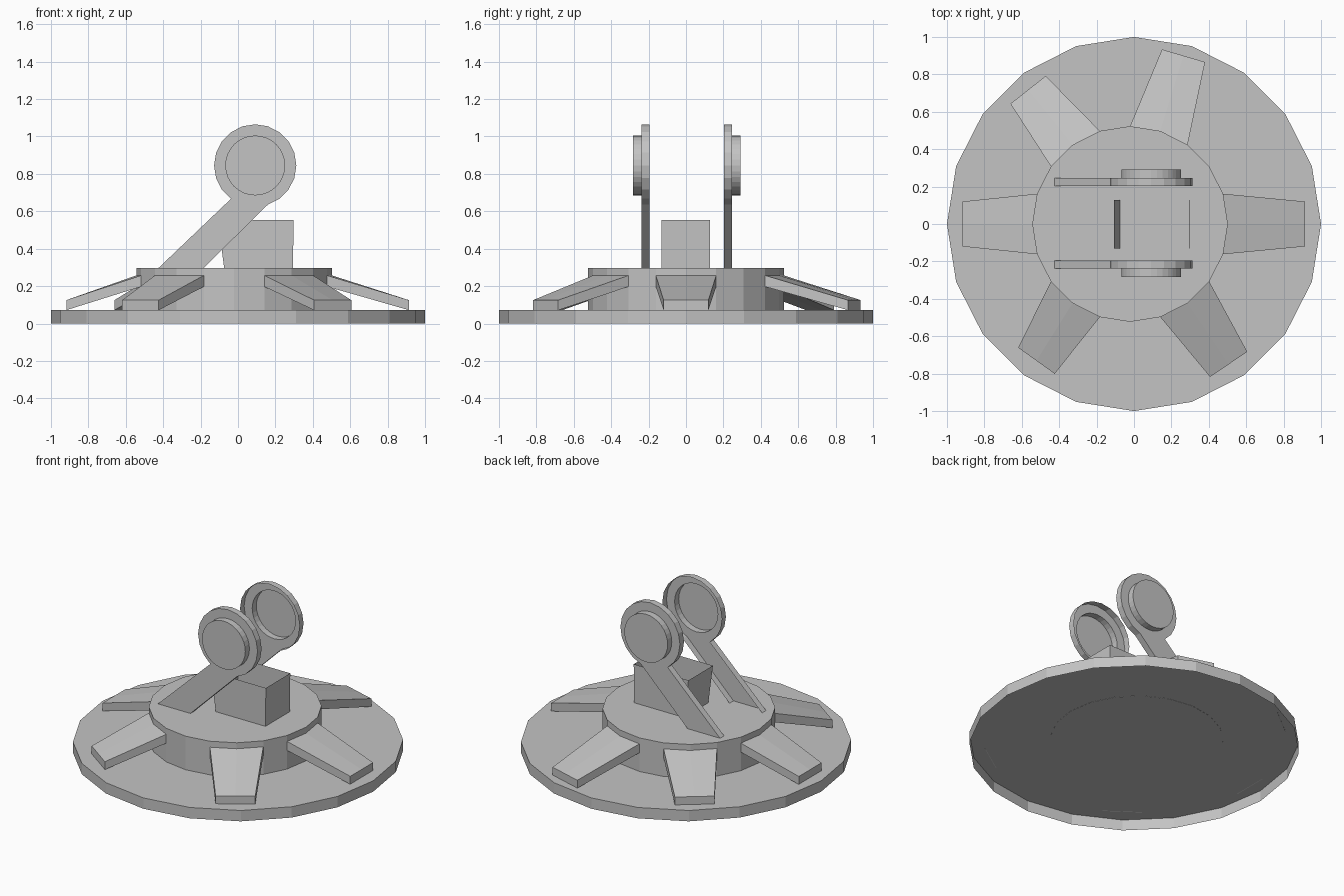
import bpy, bmesh, math
from mathutils import Matrix, Vector

if "Cube" in bpy.data.objects:
    bpy.data.objects.remove(bpy.data.objects["Cube"], do_unlink=True)

GREY = (0.55, 0.55, 0.55, 1)
mat = bpy.data.materials.new("plain grey")
mat.use_nodes = True
mat.diffuse_color = GREY
mat.node_tree.nodes["Principled BSDF"].inputs["Base Color"].default_value = GREY


def finish(name, bm):
    bmesh.ops.recalc_face_normals(bm, faces=bm.faces)
    mesh = bpy.data.meshes.new(name)
    bm.to_mesh(mesh)
    bm.free()
    mesh.materials.append(mat)
    obj = bpy.data.objects.new(name, mesh)
    bpy.context.collection.objects.link(obj)
    return obj


def circle(x, y, radius, n):
    """Points of a regular polygon in a plane."""
    steps = [2 * math.pi * i / n for i in range(n)]
    return [(x + radius * math.cos(a), y + radius * math.sin(a)) for a in steps]


def bridge(bm, a, b, closed=True):
    for i in range(len(a) if closed else len(a) - 1):
        j = (i + 1) % len(a)
        bm.faces.new((a[i], a[j], b[j], b[i]))


def drum(name, x, radius, bottom, top, bottom_cap):
    bm = bmesh.new()
    low, high = ([bm.verts.new((*p, z)) for p in circle(x, 0, radius, 20)]
                 for z in (bottom, top))
    bridge(bm, low, high)
    bm.faces.new(high)
    if bottom_cap:
        bm.faces.new(low)
    return finish(name, bm)


# Base plate, hollow underneath, and central hub
HUB_X, HUB_R = -0.021, 0.523
BASE_TOP = 0.0725
drum("base_plate", 0, 1.0, 0, BASE_TOP, False)
drum("hub", HUB_X, HUB_R, BASE_TOP - 0.001, 0.297, True)


# Tapered sloping braces, each growing from two facets of the hub
def brace(name, hub_angle, end_angle, reach):
    bm = bmesh.new()
    turn = Matrix.Rotation(math.radians(end_angle), 3, "Z")
    inner, outer = [], []
    for step, top in ((-1, True), (0, True), (1, True), (1, False), (0, False), (-1, False)):
        a = math.radians(hub_angle + 18 * step)
        inner.append(bm.verts.new((HUB_X + HUB_R * math.cos(a), HUB_R * math.sin(a),
                                   0.257 if top else 0.197)))
        end = turn @ Vector((reach, 0.12 * step, 0.125 if top else BASE_TOP - 0.001))
        outer.append(bm.verts.new(end))
    bridge(bm, inner, outer)
    bm.faces.new(outer)
    return finish(name, bm)


for i, (hub_angle, end_angle, reach) in enumerate((
        (0, 0, 0.914), (72, 73.6, 0.938), (126, 128.3, 0.914),
        (180, 180, 0.918), (234, 234.5, 0.898), (306, 304, 0.905))):
    brace(f"brace_{i + 1}", hub_angle, end_angle, reach)

# Open-topped box with a leaning side wall
bm = bmesh.new()
low, high = ([bm.verts.new((x, y, z)) for x, y in
              ((left, -0.13), (right, -0.13), (right, 0.128), (left, 0.128))]
             for left, right, z in ((-0.074, 0.294, 0.296), (-0.108, 0.297, 0.554)))
bridge(bm, low, high)
finish("open_box", bm)

# Pair of slanted arms: hollow shells, open on the inner side, with a round boss
HEAD_X, HEAD_Z = 0.092, 0.845
head = circle(HEAD_X, HEAD_Z, 0.22, 20)
# The rim runs round the head from one side of the bar to the other
outline = [(-0.185, 0.296)] + [head[(16 + k) % 20] for k in range(18)] + [(-0.426, 0.296)]
boss = circle(HEAD_X, HEAD_Z, 0.16, 32)

for label, side in (("right", -1), ("left", 1)):
    bm = bmesh.new()

    def loop(points, depth):
        return [bm.verts.new((x, side * depth + 0.004, z)) for x, z in points]

    # Edge walls, left open at the foot
    rim_in, rim_out = loop(outline, 0.2), loop(outline, 0.243)
    bridge(bm, rim_in, rim_out, closed=False)

    # Boss wall and cap
    base, cap = loop(boss, 0.243), loop(boss, 0.287)
    bridge(bm, base, cap)
    bm.faces.new(cap)

    # Outer plate between the outline and the boss
    edges = []
    for verts in (rim_out, base):
        for p, q in zip(verts, verts[1:] + verts[:1]):
            edges.append(bm.edges.get((p, q)) or bm.edges.new((p, q)))
    bmesh.ops.triangle_fill(bm, edges=edges, use_beauty=True, normal=(0, side, 0))
    finish(f"{label}_arm", bm)
